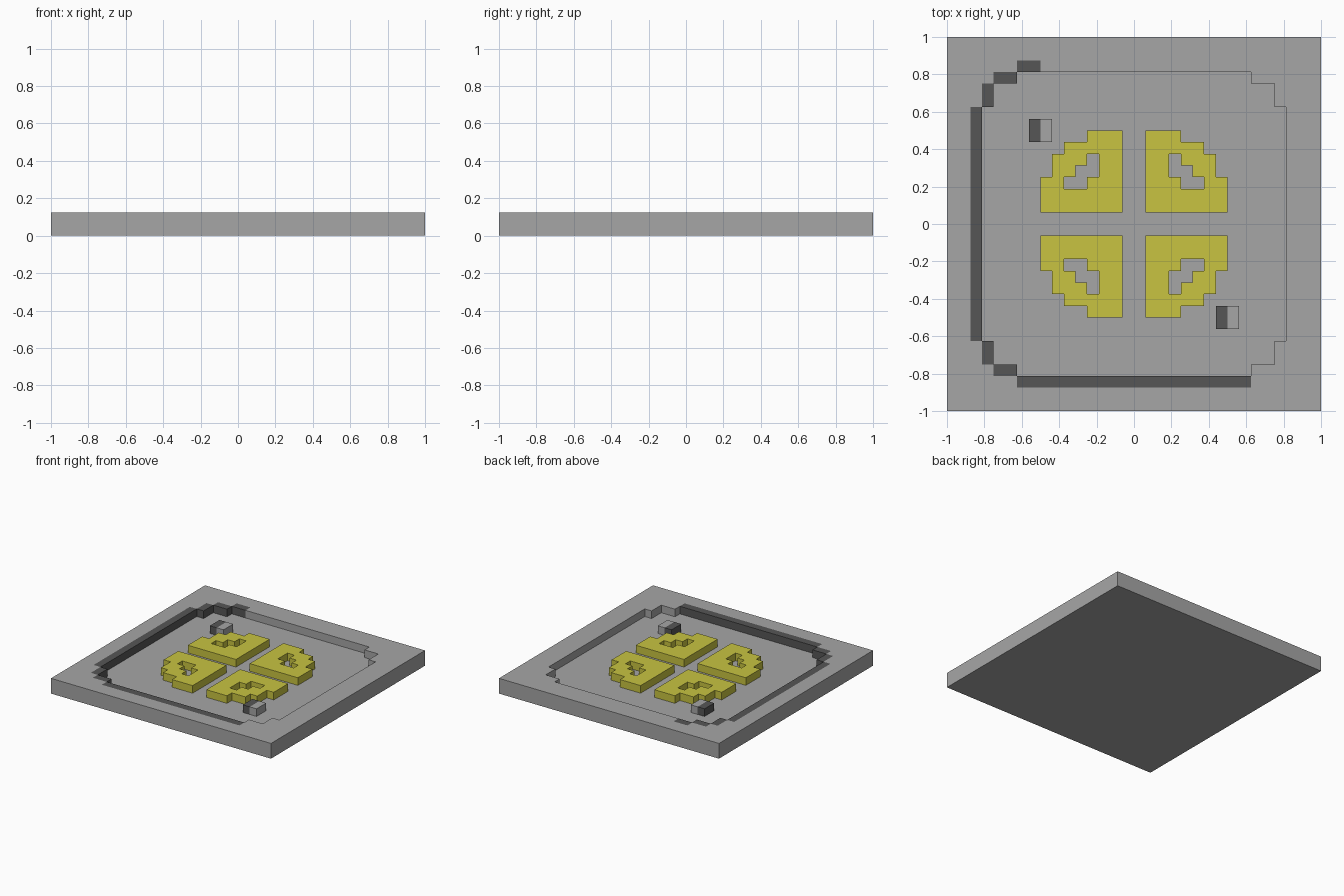
import bpy
import bmesh

cube = bpy.data.objects.get("Cube")
if cube:
    bpy.data.objects.remove(cube, do_unlink=True)

U = 1 / 16  # one grid cell; all outlines below are in cells


def material(name, rgb):
    lin = [(c / 255 / 12.92) if c < 11 else ((c / 255 + 0.055) / 1.055) ** 2.4 for c in rgb]
    m = bpy.data.materials.new(name)
    m.use_nodes = True
    m.diffuse_color = (*lin, 1)
    m.node_tree.nodes["Principled BSDF"].inputs["Base Color"].default_value = (*lin, 1)
    return m


def rect(x0, y0, x1, y1):
    return [(x0, y0), (x1, y0), (x1, y1), (x0, y1)]


def plate(name, shapes, z0, z1, mat):
    """Extrude flat shapes; each shape is an outline followed by optional holes."""
    bm = bmesh.new()
    for loops in shapes:
        edges = []
        for loop in loops:
            vs = [bm.verts.new((x * U, y * U, z0 * U)) for x, y in loop]
            edges += [bm.edges.new((a, b)) for a, b in zip(vs, vs[1:] + vs[:1])]
        fill = bmesh.ops.triangle_fill(bm, use_beauty=True, edges=edges)
        faces = [f for f in fill["geom"] if isinstance(f, bmesh.types.BMFace)]
        top = bmesh.ops.extrude_face_region(bm, geom=faces)["geom"]
        bmesh.ops.translate(bm, vec=(0, 0, (z1 - z0) * U),
                            verts=[v for v in top if isinstance(v, bmesh.types.BMVert)])
    bmesh.ops.recalc_face_normals(bm, faces=bm.faces)
    mesh = bpy.data.meshes.new(name)
    bm.to_mesh(mesh)
    bm.free()
    mesh.materials.append(mat)
    obj = bpy.data.objects.new(name, mesh)
    bpy.context.collection.objects.link(obj)
    return obj


grey = material("stone grey", (166, 166, 166))
dark = material("dark grey", (86, 86, 86))
yellow = material("yellow", (200, 196, 65))

# Square slab with a stepped round recess, including the slots for the dark edging
slab = plate("slab", [[rect(-16, -16, 16, 16)]], 0, 2, grey)
recess = [(-14, -10), (-14, 10), (-13, 10), (-13, 12), (-12, 12), (-12, 13), (-10, 13),
          (-10, 14), (-8, 14), (-8, 13), (10, 13), (10, 12), (12, 12), (12, 10), (13, 10),
          (13, -10), (12, -10), (12, -12), (10, -12), (10, -14), (-10, -14), (-10, -13),
          (-12, -13), (-12, -12), (-13, -12), (-13, -10)]
cutter = plate("recess_cutter", [[recess]], 1, 3, grey)
cut = slab.modifiers.new("recess", "BOOLEAN")
cut.operation = "DIFFERENCE"
cut.solver = "EXACT"
cut.object = cutter
bpy.context.view_layer.objects.active = slab
bpy.ops.object.modifier_apply(modifier=cut.name)
bpy.data.objects.remove(cutter, do_unlink=True)

# Dark edging, flush with the slab top
edging = [rect(-14, -10, -13, 10), rect(-13, 10, -12, 12), rect(-12, 12, -10, 13),
          rect(-10, 13, -8, 14), rect(-13, -12, -12, -10), rect(-12, -13, -10, -12),
          rect(-10, -14, 10, -13)]
plate("recess_edging", [[r] for r in edging], 1, 2, dark)

# Four yellow quarter tiles, each pierced by a stepped opening
outer = [(1, 1), (8, 1), (8, 4), (7, 4), (7, 6), (6, 6), (6, 7), (4, 7), (4, 8), (1, 8)]
hole = [(3, 6), (4, 6), (4, 5), (5, 5), (5, 4), (6, 4), (6, 3), (4, 3), (4, 4), (3, 4)]
for sx, side in ((-1, "right"), (1, "left")):
    for sy, end in ((-1, "front"), (1, "back")):
        loops = [[(x * sx, y * sy) for x, y in loop] for loop in (outer, hole)]
        plate(f"tile_{end}_{side}", [loops], 1, 2, yellow)

# Two small studs, half dark and half light
for name, x, y in (("back_stud", -9, 7), ("front_stud", 7, -9)):
    plate(name + "_dark_half", [[rect(x, y, x + 1, y + 2)]], 1, 2, dark)
    plate(name + "_light_half", [[rect(x + 1, y, x + 2, y + 2)]], 1, 2, grey)
